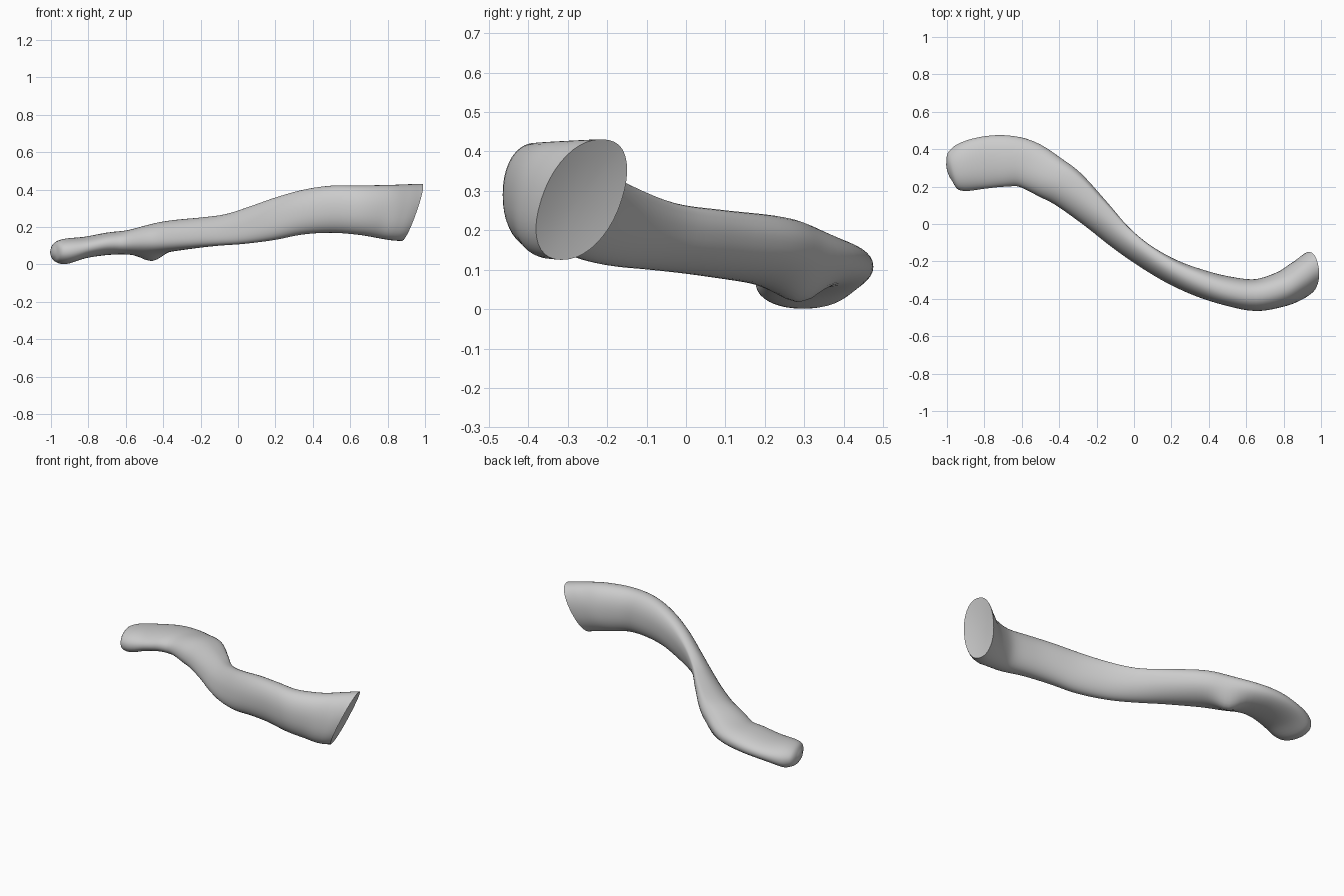
import bpy, bmesh
from math import sin, cos, pi, exp, radians
from mathutils import Vector

cube = bpy.data.objects.get("Cube")
if cube:
    bpy.data.objects.remove(cube, do_unlink=True)

# Stations along the bone: x, y, z, half width, half height, backward skew
STATIONS = [
    (-.99, .285, .065, .05, .03, 0),
    (-.97, .29, .067, .1, .055, 0),
    (-.92, .30, .07, .127, .068, 0),
    (-.82, .325, .09, .138, .058, 0),
    (-.70, .337, .11, .138, .06, 0),
    (-.58, .322, .12, .128, .065, .01),
    (-.45, .25, .14, .118, .08, .02),
    (-.35, .185, .153, .108, .085, .03),
    (-.20, .05, .17, .086, .083, .035),
    (-.08, -.065, .185, .07, .085, .035),
    (.05, -.165, .21, .063, .1, .03),
    (.20, -.253, .245, .066, .115, .02),
    (.35, -.315, .28, .073, .12, .01),
    (.50, -.358, .295, .078, .126, 0),
    (.65, -.38, .29, .085, .132, 0),
    (.78, -.35, .283, .092, .142, 0),
    (.87, -.305, .279, .098, .15, .01),
    (.93, -.265, .278, .098, .153, .01),
]
SIDES, STEPS = 40, 5


def spline(a, b, c, d, t):
    """Catmull-Rom blend of four stations."""
    return [q + .5 * t * (r - p + t * (2 * p - 5 * q + 4 * r - s + t * (3 * (q - r) + s - p)))
            for p, q, r, s in zip(a, b, c, d)]


def smoothstep(lo, hi, v):
    t = min(max((v - lo) / (hi - lo), 0), 1)
    return t * t * (3 - 2 * t)


def signed_power(v, p):
    return abs(v) ** p * (1 if v > 0 else -1)


# Smooth list of sections
last = len(STATIONS) - 1
rows = []
for i in range(last):
    four = [STATIONS[min(max(i + k, 0), last)] for k in (-1, 0, 1, 2)]
    rows += [spline(*four, j / STEPS) for j in range(STEPS)]
rows.append(list(STATIONS[-1]))

# Loft rings across the path
bm = bmesh.new()
rings = []
for i, (x, y, z, w, h, skew) in enumerate(rows):
    before, after = rows[max(i - 1, 0)], rows[min(i + 1, len(rows) - 1)]
    along = Vector((after[0] - before[0], after[1] - before[1], 0)).normalized()
    back = Vector((-along.y, along.x, 0))
    lean = smoothstep(.6, .93, x)
    inner = (max(w * w - skew * skew, .0001)) ** .5
    ring = []
    for k in range(SIDES):
        a = 2 * pi * k / SIDES
        v = h * signed_power(sin(a), .92)
        u = inner * signed_power(cos(a), .92) + skew * sin(a)
        # Crest along the upper back of the shaft
        crest = 1 + 3 * skew * exp(-((a - 1.2) / .3) ** 2)
        u *= crest
        p = Vector((x, y, z)) + back * u + along * lean * (.45 * v + .4 * u)
        p.z += v
        # Tubercle under the back edge
        if v < 0:
            d2 = (p.x + .45) ** 2 + (p.y - .3) ** 2
            p.z -= .05 * (-v / h) * exp(-d2 / .006)
        ring.append(bm.verts.new(p))
    rings.append(ring)

for r, s in zip(rings, rings[1:]):
    for k in range(SIDES):
        n = (k + 1) % SIDES
        bm.faces.new((r[k], r[n], s[n], s[k]))

# Rounded outer tip and shallow dished inner end
for ring, push in ((rings[0], Vector((-.01, 0, 0))), (rings[-1], Vector((-.012, -.006, 0)))):
    mid = sum((v.co for v in ring), Vector()) / SIDES
    loop = [bm.verts.new(v.co.lerp(mid, .35) + push * .6) for v in ring]
    centre = bm.verts.new(mid + push)
    for k in range(SIDES):
        n = (k + 1) % SIDES
        bm.faces.new((ring[k], ring[n], loop[n], loop[k]))
        bm.faces.new((loop[k], loop[n], centre))

bmesh.ops.recalc_face_normals(bm, faces=bm.faces)
mesh = bpy.data.meshes.new("collar_bone")
bm.to_mesh(mesh)
bm.free()
bone = bpy.data.objects.new("collar_bone", mesh)
bpy.context.collection.objects.link(bone)

# Single grey bone colour
mat = bpy.data.materials.new("light_grey_bone")
mat.use_nodes = True
colour = (.6, .6, .6, 1)
mat.diffuse_color = colour
mat.node_tree.nodes["Principled BSDF"].inputs["Base Color"].default_value = colour
mesh.materials.append(mat)

bpy.ops.object.select_all(action='DESELECT')
bone.select_set(True)
bpy.context.view_layer.objects.active = bone
bpy.ops.object.shade_smooth_by_angle(angle=radians(45))
